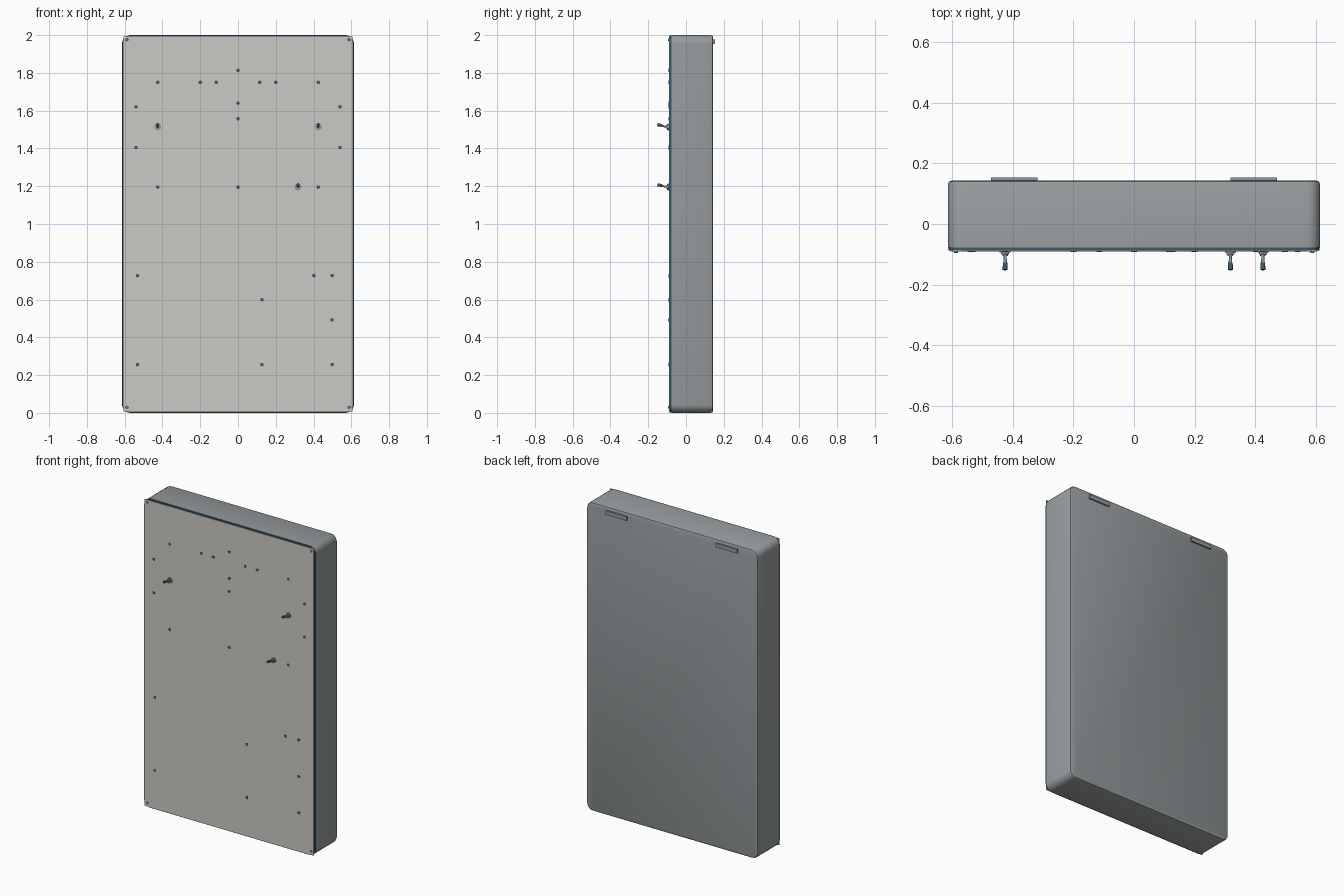
import bpy, bmesh, math
from mathutils import Vector

if "Cube" in bpy.data.objects:
    bpy.data.objects.remove(bpy.data.objects["Cube"])


def material(name, rgb):
    m = bpy.data.materials.new(name)
    m.diffuse_color = (*rgb, 1)
    m.use_nodes = True
    m.node_tree.nodes["Principled BSDF"].inputs["Base Color"].default_value = m.diffuse_color
    return m


GREY = material("cabinet grey", (0.31, 0.335, 0.345))
PANEL = material("panel warm grey", (0.60, 0.59, 0.56))
DARK = material("dark blue", (0.045, 0.10, 0.14))
STEEL = material("steel", (0.27, 0.30, 0.32))


def finish(bm, name, mat, smooth=False):
    bmesh.ops.recalc_face_normals(bm, faces=bm.faces)
    me = bpy.data.meshes.new(name)
    bm.to_mesh(me)
    bm.free()
    ob = bpy.data.objects.new(name, me)
    bpy.context.collection.objects.link(ob)
    me.materials.append(mat)
    if smooth:
        bpy.ops.object.select_all(action='DESELECT')
        ob.select_set(True)
        bpy.context.view_layer.objects.active = ob
        bpy.ops.object.shade_smooth_by_angle(angle=math.radians(35))
    return ob


def box(name, mat, x, y, z, radius=0, chamfer=0):
    """Box from (min, max) ranges; radius rounds the depth edges, chamfer cuts the back rim."""
    bm = bmesh.new()
    bmesh.ops.create_cube(bm, size=1)
    for v in bm.verts:
        v.co = Vector([r[0] if c < 0 else r[1] for c, r in zip(v.co, (x, y, z))])
    if radius:
        edges = [e for e in bm.edges
                 if abs(e.verts[0].co.y - e.verts[1].co.y) > 1e-5]
        bmesh.ops.bevel(bm, geom=edges, offset=radius, segments=5,
                        profile=0.5, affect='EDGES')
    if chamfer:
        edges = [e for e in bm.edges
                 if all(abs(v.co.y - y[1]) < 1e-5 for v in e.verts)]
        bmesh.ops.bevel(bm, geom=edges, offset=chamfer, segments=2,
                        profile=0.5, affect='EDGES')
    return finish(bm, name, mat, bool(radius))


def rod(name, mat, a, b, r1, r2=None, sides=16):
    """Cylinder or cone running from point a to point b."""
    a, b = Vector(a), Vector(b)
    bm = bmesh.new()
    bmesh.ops.create_cone(bm, cap_ends=True, segments=sides, radius1=r1,
                          radius2=r1 if r2 is None else r2, depth=(b - a).length)
    bmesh.ops.rotate(bm, verts=bm.verts, matrix=Vector((0, 0, 1)).rotation_difference(b - a).to_matrix())
    bmesh.ops.translate(bm, verts=bm.verts, vec=(a + b) / 2)
    return finish(bm, name, mat, sides > 8)


FRONT = -0.091

# cabinet shell, dark rim and front panel
box("cabinet_shell", GREY, (-0.614, 0.614), (-0.078, 0.143), (0, 2), 0.045, 0.012)
box("front_rim", DARK, (-0.612, 0.612), (-0.087, -0.078), (0.002, 1.998), 0.045)
box("front_panel", PANEL, (-0.605, 0.605), (FRONT, -0.086), (0.007, 1.993))

# hanging bars on the back, screws in the panel corners
for s, side in ((-1, "left"), (1, "right")):
    cx = s * 0.395
    box(f"hanging_bar_{side}", GREY, (cx - 0.076, cx + 0.076), (0.14, 0.153), (1.952, 1.978))
    for z in (0.03, 1.975):
        rod("corner_screw", STEEL, (s * 0.588, FRONT + 0.002, z),
            (s * 0.588, FRONT - 0.004, z), 0.008, 0.006)

# small round openings in the panel
spots = [(0, 1.813), (0, 1.64), (0, 1.557), (0, 1.195),
         (-0.532, 0.727), (0.402, 0.727), (0.498, 0.727), (0.127, 0.60),
         (0.498, 0.492), (-0.532, 0.256), (0.127, 0.256), (0.498, 0.256)]
for x, z in ((0.425, 1.75), (0.2, 1.75), (0.115, 1.75), (0.54, 1.62),
             (0.54, 1.405), (0.425, 1.195)):
    spots += [(x, z), (-x, z)]
for x, z in spots:
    rod("panel_opening", DARK, (x, FRONT + 0.002, z), (x, FRONT - 0.001, z), 0.0095)

# toggle switches: washer, hex nut, collar, tilted lever with a thicker tip
for x, z in ((-0.425, 1.514), (0.425, 1.514), (0.318, 1.196)):
    rod("switch_washer", STEEL, (x, FRONT, z), (x, FRONT - 0.003, z), 0.018, sides=20)
    rod("switch_nut", STEEL, (x, FRONT - 0.003, z), (x, FRONT - 0.009, z), 0.0155, sides=6)
    rod("switch_collar", STEEL, (x, FRONT - 0.009, z), (x, FRONT - 0.015, z), 0.009)
    rod("switch_lever", STEEL, (x, FRONT - 0.012, z), (x, -0.132, z + 0.008), 0.0045, 0.006)
    rod("switch_tip", DARK, (x, -0.128, z + 0.0072), (x, -0.151, z + 0.012), 0.0075, 0.0085)
